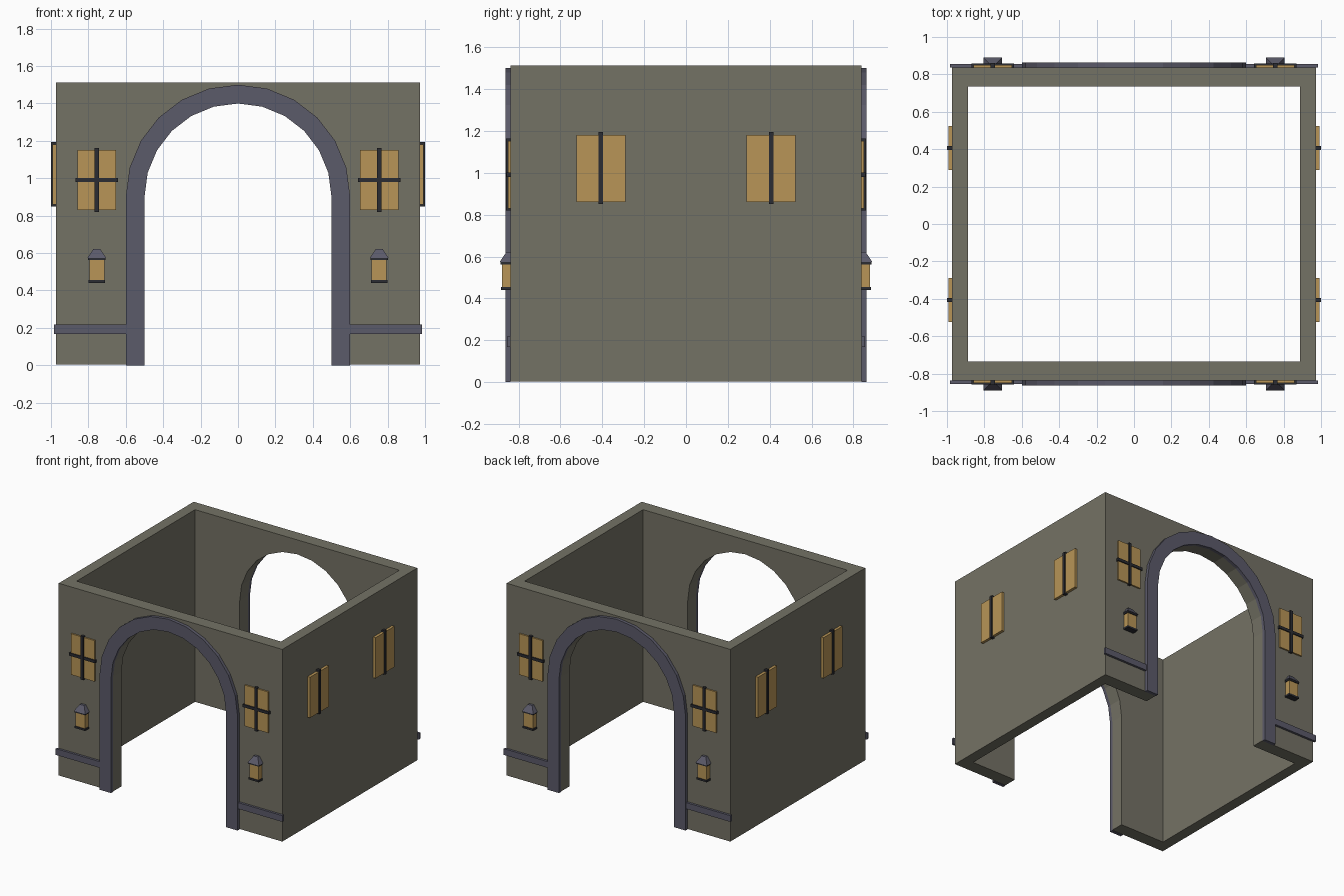
import bpy
import bmesh
from math import cos, sin, pi
from mathutils import Matrix

old = bpy.data.objects.get("Cube")
if old:
    bpy.data.objects.remove(old, do_unlink=True)


def material(name, rgb):
    m = bpy.data.materials.new(name)
    m.use_nodes = True
    m.diffuse_color = (*rgb, 1)
    bsdf = next(n for n in m.node_tree.nodes if n.type == 'BSDF_PRINCIPLED')
    bsdf.inputs["Base Color"].default_value = (*rgb, 1)
    return m


STONE = material("olive stone", (0.175, 0.168, 0.130))
TRIM = material("slate trim", (0.105, 0.103, 0.143))
GLASS = material("amber glass", (0.48, 0.30, 0.095))
IRON = material("dark iron", (0.024, 0.025, 0.032))


def finish(name, bm, mat):
    bmesh.ops.recalc_face_normals(bm, faces=bm.faces)
    me = bpy.data.meshes.new(name)
    bm.to_mesh(me)
    bm.free()
    me.materials.append(mat)
    ob = bpy.data.objects.new(name, me)
    bpy.context.collection.objects.link(ob)
    return ob


def box(name, mat, xs, ys, zs):
    """Box from its extents along each axis."""
    bm = bmesh.new()
    bmesh.ops.create_cube(bm, size=1)
    for v in bm.verts:
        for i, (a, b) in enumerate((xs, ys, zs)):
            v.co[i] = a if v.co[i] < 0 else b
    return finish(name, bm, mat)


def prism(name, mat, outline, y0, y1):
    """Extrude an x-z outline along y."""
    bm = bmesh.new()
    face = bm.faces.new([bm.verts.new((x, y0, z)) for x, z in outline])
    out = bmesh.ops.extrude_face_region(bm, geom=[face])
    for v in out["geom"]:
        if isinstance(v, bmesh.types.BMVert):
            v.co.y = y1
    return finish(name, bm, mat)


def span(a, b, side):
    return sorted((a * side, b * side))


def around(c, half):
    return (c - half, c + half)


SPRING = 0.9
SEGMENTS = 12


def arch(radius, bottom):
    curve = [(radius * cos(pi * i / SEGMENTS), SPRING + radius * sin(pi * i / SEGMENTS))
             for i in range(SEGMENTS + 1)]
    return [(radius, bottom)] + curve + [(-radius, bottom)]


# Walls: open shell with an archway through front and back
WX, WY, TOP = 0.972, 0.838, 1.513
walls = box("walls", STONE, (-WX, WX), (-WY, WY), (0.003, TOP))
cutters = [box("room_cutter", STONE, (-0.888, 0.888), (-0.735, 0.735), (-1, 2)),
           prism("arch_cutter", STONE, arch(0.5, -0.2), -1.2, 1.2)]
bpy.context.view_layer.objects.active = walls
for cutter in cutters:
    cutter.hide_render = True
    mod = walls.modifiers.new("cut", 'BOOLEAN')
    mod.operation = 'DIFFERENCE'
    mod.solver = 'EXACT'
    mod.object = cutter
    bpy.ops.object.modifier_apply(modifier=mod.name)
    bpy.data.objects.remove(cutter, do_unlink=True)


def lantern_roof(name, x, y):
    bm = bmesh.new()
    bmesh.ops.create_cone(bm, cap_ends=True, segments=4, radius1=0.05 * 2 ** 0.5,
                          radius2=0.018 * 2 ** 0.5, depth=0.047,
                          matrix=Matrix.Translation((x, y, 0.5985)) @ Matrix.Rotation(pi / 4, 4, 'Z'))
    return finish(name, bm, TRIM)


for face, fy in (("front", -1), ("back", 1)):
    # Arch surround
    prism(face + "_arch_trim", TRIM, arch(0.6, 0) + arch(0.5, 0)[::-1], WY * fy, 0.863 * fy)
    for side, sx in (("left", 1), ("right", -1)):
        tag = face + "_" + side + "_"
        cx = 0.755 * sx
        # Low band
        box(tag + "band", TRIM, span(0.6, 0.985, sx), span(WY, 0.856, fy), (0.168, 0.217))
        # Window with crossed bars
        box(tag + "window", GLASS, around(cx, 0.102), span(0.83, 0.85, fy), (0.83, 1.152))
        box(tag + "window_upright", IRON, around(cx, 0.011), span(0.83, 0.86, fy), (0.82, 1.163))
        box(tag + "window_crossbar", IRON, around(cx, 0.113), span(0.83, 0.858, fy), (0.98, 1.002))
        # Lantern
        box(tag + "lantern_glass", GLASS, around(cx, 0.04), span(0.8, 0.88, fy), (0.455, 0.565))
        box(tag + "lantern_base", IRON, around(cx, 0.045), span(0.795, 0.885, fy), (0.44, 0.455))
        box(tag + "lantern_cap", IRON, around(cx, 0.046), span(0.795, 0.886, fy), (0.563, 0.575))
        lantern_roof(tag + "lantern_roof", cx, 0.84 * fy)

# Side windows with a single upright bar
for side, sx in (("left", 1), ("right", -1)):
    for pos, cy in (("front", -0.407), ("back", 0.407)):
        tag = side + "_wall_" + pos + "_"
        box(tag + "window", GLASS, span(0.96, 0.993, sx), around(cy, 0.117), (0.86, 1.18))
        box(tag + "window_upright", IRON, span(0.96, 1.0, sx), around(cy, 0.011), (0.85, 1.195))
